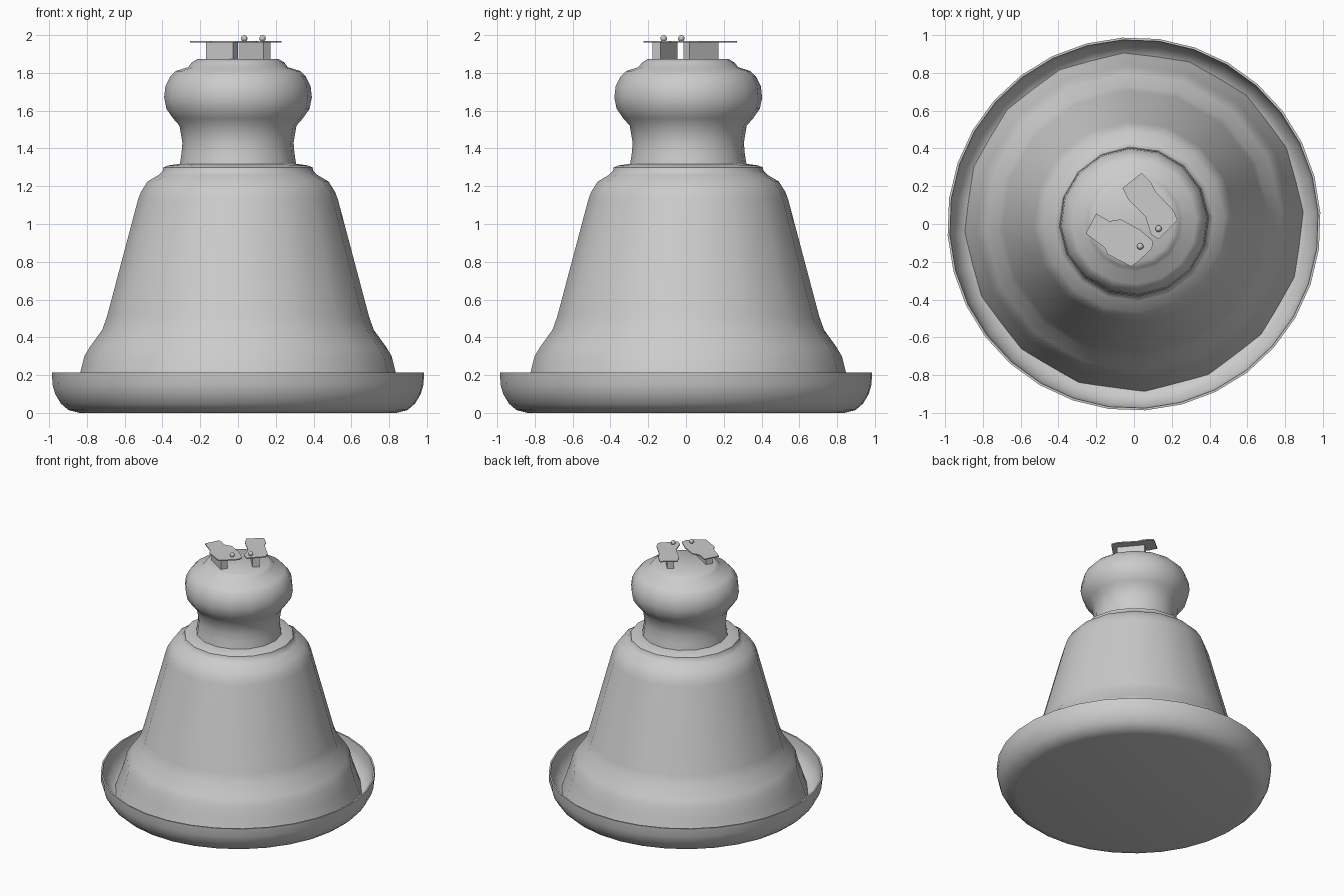
import bpy, bmesh, math
from mathutils import Matrix, Vector

cube = bpy.data.objects.get("Cube")
if cube:
    bpy.data.objects.remove(cube, do_unlink=True)

grey = bpy.data.materials.new("plain grey")
grey.use_nodes = True
GREY = (0.6, 0.6, 0.6, 1)
grey.diffuse_color = GREY
grey.node_tree.nodes["Principled BSDF"].inputs["Base Color"].default_value = GREY


def finish(name, bm, angle=40):
    bmesh.ops.remove_doubles(bm, verts=bm.verts, dist=0.0005)
    bmesh.ops.recalc_face_normals(bm, faces=bm.faces)
    mesh = bpy.data.meshes.new(name)
    bm.to_mesh(mesh)
    bm.free()
    mesh.materials.append(grey)
    ob = bpy.data.objects.new(name, mesh)
    bpy.context.collection.objects.link(ob)
    bpy.ops.object.select_all(action="DESELECT")
    ob.select_set(True)
    bpy.context.view_layer.objects.active = ob
    bpy.ops.object.shade_smooth_by_angle(angle=math.radians(angle))
    return ob


def lathe(name, profile, sides, turn=0.0, y=0.0, angle=40):
    """Spin a closed (radius, height) profile about the z axis."""
    bm = bmesh.new()
    verts = [bm.verts.new((r, 0, z)) for r, z in profile]
    edges = [bm.edges.new(pair) for pair in zip(verts, verts[1:])]
    bmesh.ops.spin(bm, geom=verts + edges, cent=(0, 0, 0), axis=(0, 0, 1),
                   angle=math.tau, steps=sides)
    bm.transform(Matrix.Translation((0, y, 0)) @ Matrix.Rotation(math.radians(turn), 4, "Z"))
    return finish(name, bm, angle)


# Shallow dish with a thin upright rim
lathe("dish", [(0, 0), (0.84, 0), (0.9, 0.015), (0.94, 0.05), (0.97, 0.1),
               (0.984, 0.15), (0.987, 0.215), (0.975, 0.215), (0.97, 0.15),
               (0.955, 0.105), (0.925, 0.06), (0.88, 0.03), (0, 0.03)], 32, 3.5)

# Flared bell with a rolled shoulder
lathe("bell", [(0, 0.03), (0.9, 0.03), (0.87, 0.12), (0.835, 0.22), (0.815, 0.3),
               (0.785, 0.35), (0.72, 0.44), (0.695, 0.51), (0.53, 1.13), (0.515, 1.17),
               (0.48, 1.225), (0.42, 1.26), (0.4, 1.28), (0.395, 1.3),
               (0.37, 1.31), (0.3, 1.32), (0, 1.32)], 16, 3.5, 0.012, 50)

# Waisted neck swelling into a rounded knob
lathe("neck_knob", [(0, 1.3), (0.31, 1.31), (0.3, 1.37), (0.295, 1.43), (0.31, 1.52),
                    (0.345, 1.56), (0.38, 1.61), (0.392, 1.67), (0.385, 1.73),
                    (0.36, 1.78), (0.33, 1.81), (0.265, 1.83), (0.245, 1.855),
                    (0.215, 1.873), (0, 1.873)], 16, 3.5, 0.012, 50)


def plate(name, outline):
    bm = bmesh.new()
    face = bm.faces.new([bm.verts.new((x, y, 1.962)) for x, y in outline])
    out = bmesh.ops.extrude_face_region(bm, geom=[face])["geom"]
    bmesh.ops.translate(bm, vec=(0, 0, 0.008),
                        verts=[v for v in out if isinstance(v, bmesh.types.BMVert)])
    finish(name, bm, 20)


def post(name, centre, direction, length):
    bm = bmesh.new()
    bmesh.ops.create_cube(bm, size=1)
    turn = math.atan2(direction[1], direction[0])
    bm.transform(Matrix.Translation((*centre, 1.915)) @ Matrix.Rotation(turn, 4, "Z")
                 @ Matrix.Diagonal((length, 0.05, 0.1, 1)))
    finish(name, bm, 20)


def stud(name, x, y):
    bm = bmesh.new()
    bmesh.ops.create_uvsphere(bm, u_segments=16, v_segments=10, radius=0.017)
    bm.transform(Matrix.Translation((x, y, 1.983)))
    finish(name, bm, 60)


# Two notched tabs on upright posts, each with a small round stud
plate("left_tab", [(-0.06, 0.19), (0.04, 0.27), (0.09, 0.22), (0.115, 0.17), (0.21, 0.07),
                   (0.23, 0.02), (0.13, -0.08), (0.09, -0.055), (0.06, 0.04), (-0.03, 0.13)])
plate("right_tab", [(-0.2, 0.055), (-0.13, 0.015), (-0.07, 0.025), (0.03, -0.03),
                    (0.1, -0.09), (0.095, -0.13), (0.02, -0.2), (-0.015, -0.225),
                    (-0.14, -0.16), (-0.155, -0.125), (-0.255, -0.05)])
post("left_post", (0.09, 0.08), (0.64, -0.77), 0.2)
post("right_post", (-0.085, -0.11), (0.85, -0.53), 0.17)
stud("left_stud", 0.13, -0.025)
stud("right_stud", 0.033, -0.118)
